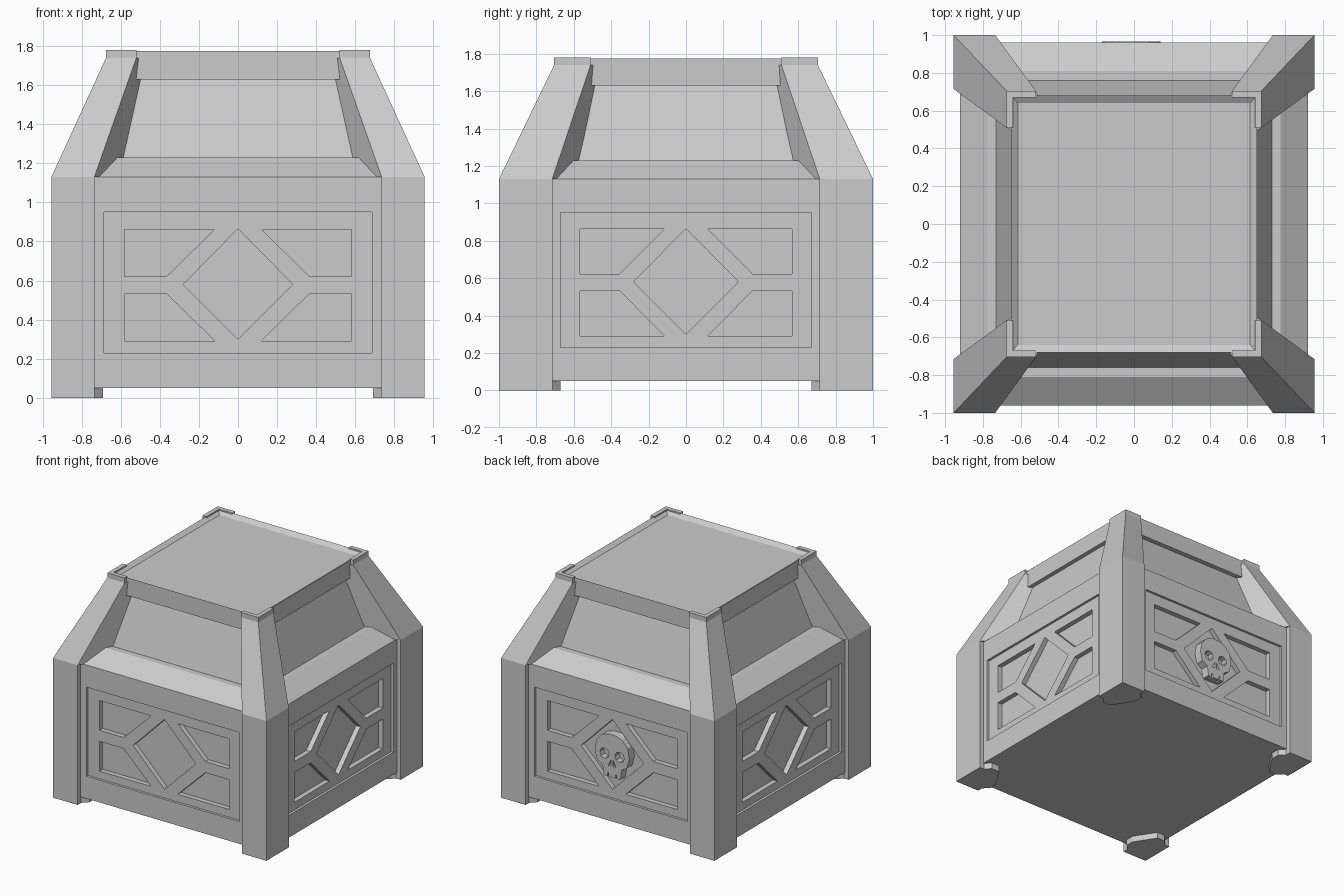
import bpy, bmesh, math

if "Cube" in bpy.data.objects:
    bpy.data.objects.remove(bpy.data.objects["Cube"])

def loft(bm, rings):
    """Skin a stack of equal-length point rings and cap both ends."""
    vs = [[bm.verts.new(p) for p in r] for r in rings]
    n = len(vs[0])
    for a, b in zip(vs, vs[1:]):
        for i in range(n):
            bm.faces.new((a[i], a[(i + 1) % n], b[(i + 1) % n], b[i]))
    bm.faces.new(vs[0])
    bm.faces.new(vs[-1])

def make(name, lofts):
    bm = bmesh.new()
    for rings in lofts:
        loft(bm, rings)
    bmesh.ops.recalc_face_normals(bm, faces=bm.faces)
    me = bpy.data.meshes.new(name)
    bm.to_mesh(me)
    bm.free()
    ob = bpy.data.objects.new(name, me)
    bpy.context.collection.objects.link(ob)
    return ob

def cut(ob, cutter):
    m = ob.modifiers.new("cut", "BOOLEAN")
    m.operation, m.solver, m.object = "DIFFERENCE", "EXACT", cutter
    bpy.context.view_layer.objects.active = ob
    bpy.ops.object.modifier_apply(modifier=m.name)
    bpy.data.objects.remove(cutter)

# Crate body and hipped top: one stack of rectangles (half x, half y, z)
profile = [(.92, .96, .05), (.92, .96, 1.13), (.775, .81, 1.23), (.73, .76, 1.23),
           (.615, .64, 1.63), (.65, .68, 1.63), (.65, .68, 1.775), (.615, .64, 1.75)]
body = make("crate_body", [[[(sx * x, sy * y, z) for sx, sy in
            ((-1, -1), (1, -1), (1, 1), (-1, 1))] for x, y, z in profile]])

# Recessed frames and pockets on all four sides
SIDES = [(0, -1), (0, 1), (1, 0), (-1, 0)]

def on_side(side, pts, d):
    """Place (u, z) points on one side at distance d from the centre."""
    nx, ny = side
    return [(-ny * u + nx * d, nx * u + ny * d, z) for u, z in pts]

frames, pockets = [], []
for s in SIDES:
    face, half, k = (.96, .685, 1.0) if s[0] == 0 else (.92, .67, .975)
    frame = [(-half, .23), (half, .23), (half, .95), (-half, .95)]
    frames.append([on_side(s, frame, face - .02), on_side(s, frame, 1.2)])
    shapes = [[(-.28, .58), (0, .30), (.28, .58), (0, .865)]]
    for m in (-1, 1):
        for v in (-1, 1):
            shapes.append([(m * u * k, .577 + v * w) for u, w in
                           ((.58, .285), (.12, .285), (.365, .045), (.58, .045))])
    for sh in shapes:
        pockets.append([on_side(s, sh, face - .06), on_side(s, sh, 1.1)])
cut(body, make("frame_cutter", frames))
cut(body, make("pocket_cutter", pockets))

# Corner posts: straight leg, leaning upper post and cap, one of each per corner
leg = [(.955, 1), (.735, 1), (.735, .955), (.69, .91), (.69, .84),
       (.80, .67), (.87, .67), (.915, .715), (.955, .715)]
lean_low = [(.955, 1), (.735, 1), (.585, .75), (.705, .565), (.955, .715)]
lean_high = [(.675, .705), (.52, .705), (.47, .60), (.575, .46), (.675, .51)]
cap = [(.675, .705), (.52, .705), (.52, .67), (.64, .67), (.64, .51), (.675, .51)]
for sx, xn in ((-1, "left"), (1, "right")):
    for sy, yn in ((-1, "front"), (1, "back")):
        ring = lambda pts, z: [(sx * x, sy * y, z) for x, y in pts]
        tag = f"{yn}_{xn}"
        make(f"leg_{tag}", [[ring(leg, 0), ring(leg, 1.13)]])
        make(f"leaning_post_{tag}", [[ring(lean_low, 1.13), ring(lean_high, 1.74)]])
        make(f"post_cap_{tag}", [[ring(cap, 1.735), ring(cap, 1.78)]])

# Skull emblem on the back, with eye, nose and tooth cut-outs
BACK, CX = (0, 1), .015
half = [(.075, .41), (.085, .49), (.135, .52), (.155, .60), (.14, .68), (.09, .735), (.03, .755)]
outline = [(CX + u, z) for u, z in half] + [(CX - u, z) for u, z in reversed(half)]
skull = make("skull_emblem", [[on_side(BACK, outline, .88), on_side(BACK, outline, .967)]])
holes = []
for m in (-1, 1):
    holes.append([(CX + m * .068 + .042 * math.cos(i * math.pi / 4),
                   .59 + .042 * math.sin(i * math.pi / 4)) for i in range(8)])
    holes.append([(CX + m * .008, .555), (CX + m * .035, .50), (CX + m * .008, .50)])
    holes.append([(CX + m * .03, .40), (CX + m * .042, .40), (CX + m * .042, .44), (CX + m * .03, .44)])
cut(skull, make("skull_cutter", [[on_side(BACK, h, .915), on_side(BACK, h, 1.1)] for h in holes]))
